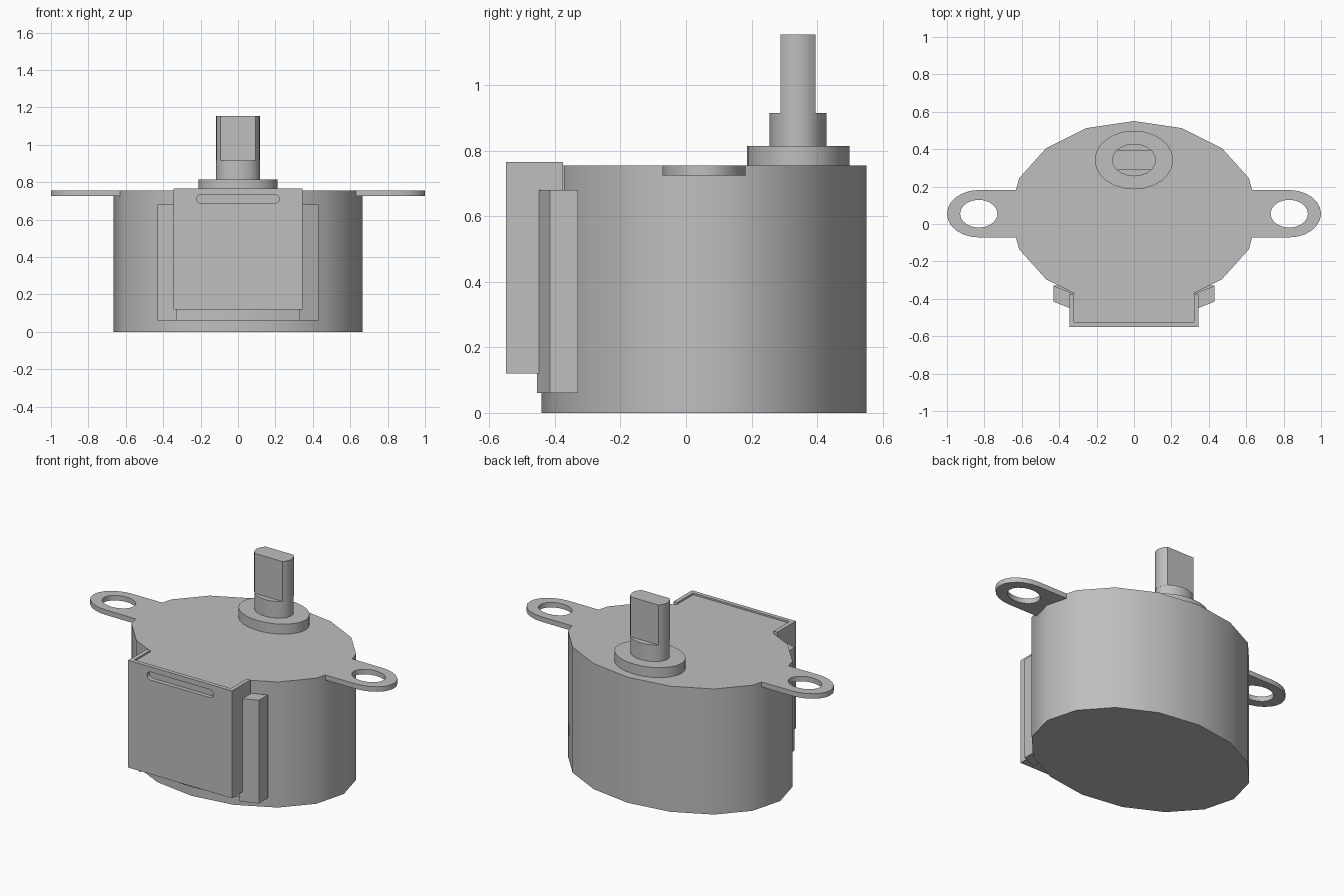
import bpy, bmesh, math
from mathutils import Matrix

cube = bpy.data.objects.get("Cube")
if cube:
    bpy.data.objects.remove(cube)

GREY = (0.52, 0.52, 0.52, 1)
metal = bpy.data.materials.new("plain grey")
metal.use_nodes = True
metal.diffuse_color = GREY
metal.node_tree.nodes["Principled BSDF"].inputs["Base Color"].default_value = GREY

CY = 0.055        # centre of the can in y
SQUASH = 0.745    # depth relative to width of every round part


def arc(cx, cy, r, n, start=0, sweep=360, squash=SQUASH):
    """Points on a squashed arc; full turns leave out the repeated end."""
    last = n if sweep == 360 else n - 1
    angles = [math.radians(start + sweep * i / last) for i in range(n)]
    return [(cx + r * math.cos(a), cy + r * squash * math.sin(a)) for a in angles]


def prism(name, outline, z0, z1, holes=(), matrix=None):
    """Extrude an outline, with optional holes, from z0 to z1."""
    bm = bmesh.new()
    edges = []
    for loop in (outline, *holes):
        verts = [bm.verts.new((x, y, z0)) for x, y in loop]
        if holes:
            edges += [bm.edges.new((verts[i - 1], verts[i])) for i in range(len(verts))]
        else:
            bm.faces.new(verts)
    if holes:
        bmesh.ops.triangle_fill(bm, edges=edges, use_beauty=True)
    result = bmesh.ops.extrude_face_region(bm, geom=bm.faces[:], use_keep_orig=True)
    for item in result["geom"]:
        if isinstance(item, bmesh.types.BMVert):
            item.co.z = z1
    if matrix:
        bm.transform(matrix)
    bmesh.ops.recalc_face_normals(bm, faces=bm.faces[:])
    mesh = bpy.data.meshes.new(name)
    bm.to_mesh(mesh)
    bm.free()
    mesh.materials.append(metal)
    obj = bpy.data.objects.new(name, mesh)
    bpy.context.collection.objects.link(obj)
    bpy.ops.object.select_all(action="DESELECT")
    obj.select_set(True)
    bpy.context.view_layer.objects.active = obj
    bpy.ops.object.shade_smooth_by_angle(angle=math.radians(32))
    return obj


def rect(x0, x1, y0, y1):
    return [(x0, y0), (x1, y0), (x1, y1), (x0, y1)]


# Motor can
prism("motor_can", arc(0, CY, 0.665, 16), 0, 0.755)

# Mounting ears and side brackets, mirrored left and right
for side, s in (("left", 1), ("right", -1)):
    ear = [(0.63, CY - 0.127), *arc(0.83, CY, 0.17, 13, -90, 180),
           (0.63, CY + 0.127), (0.66, CY)]
    hole = arc(0.83, CY, 0.1, 20)
    prism(side + "_mounting_ear", [(s * x, y) for x, y in ear], 0.725, 0.755,
          [[(s * x, y) for x, y in hole]])
    bracket = [(0.33, -0.455), (0.43, -0.415), (0.43, -0.33), (0.33, -0.37)]
    prism(side + "_side_bracket", [(s * x, y) for x, y in bracket], 0.06, 0.68)

# Lower lip that wraps the can under the cover
prism("lower_lip", [(-0.43, -0.33), (-0.43, -0.36), (-0.24, -0.427), (0, -0.455),
                    (0.24, -0.427), (0.43, -0.36), (0.43, -0.33)], 0.06, 0.12)

# Wiring cover: filled core, side walls, and a front wall with a slot
prism("cover_core", rect(-0.32, 0.32, -0.525, -0.3), 0.12, 0.755)
for side, s in (("left", 1), ("right", -1)):
    x0, x1 = sorted((s * 0.32, s * 0.345))
    prism(side + "_cover_wall", rect(x0, x1, -0.525, -0.375), 0.12, 0.765)
slot = (arc(0.197, 0.71, 0.024, 9, -90, 180, 1)
        + arc(-0.197, 0.71, 0.024, 9, 90, 180, 1))
prism("cover_front_wall", rect(-0.345, 0.345, 0.12, 0.765), 0.525, 0.55, [slot],
      Matrix.Rotation(math.pi / 2, 4, "X"))

# Output shaft: boss, round base and double-flat tip
SY = 0.342
prism("shaft_boss", arc(0, SY, 0.21, 24), 0.755, 0.815)
prism("shaft_base", arc(0, SY, 0.117, 20), 0.815, 0.915)
flat = math.degrees(math.asin(0.053 / (0.117 * SQUASH)))
tip = (arc(0, SY, 0.117, 7, -flat, 2 * flat)
       + arc(0, SY, 0.117, 7, 180 - flat, 2 * flat))
prism("shaft_flat_tip", tip, 0.915, 1.155)
